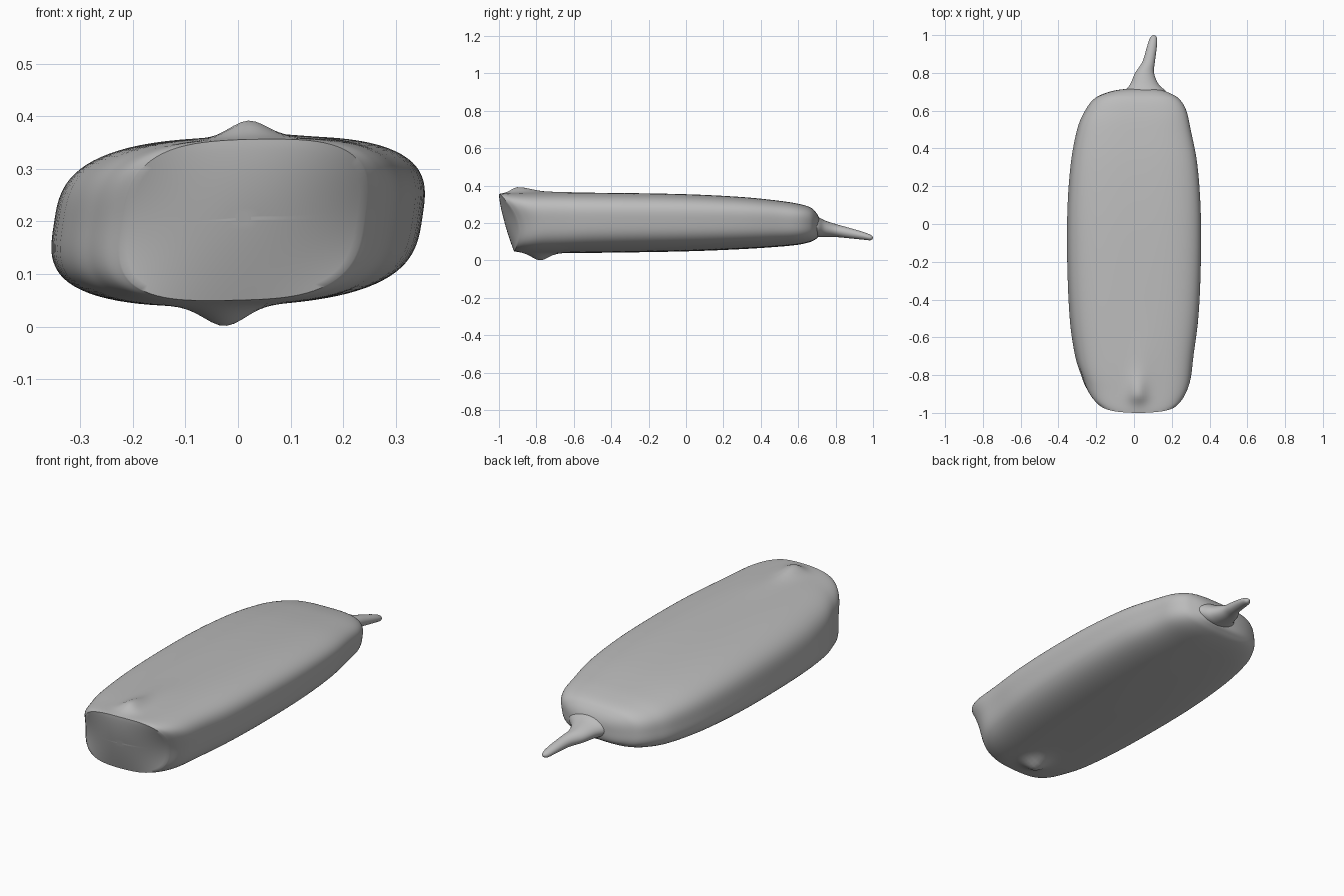
import bpy, bmesh, math

if "Cube" in bpy.data.objects:
    bpy.data.objects.remove(bpy.data.objects["Cube"])

grey = bpy.data.materials.new("plain grey")
grey.use_nodes = True
grey.diffuse_color = (0.5, 0.5, 0.5, 1)
grey.node_tree.nodes["Principled BSDF"].inputs["Base Color"].default_value = (0.5, 0.5, 0.5, 1)


def spline(points, steps):
    """Catmull-Rom through rows of values."""
    rows = []
    for i in range(len(points) - 1):
        a, b, c, d = (points[min(max(i + k, 0), len(points) - 1)] for k in (-1, 0, 1, 2))
        for s in range(steps):
            t = s / steps
            rows.append([0.5 * (2 * q + (r - p) * t + (2 * p - 5 * q + 4 * r - u) * t * t
                                + (3 * q - p - 3 * r + u) * t ** 3)
                         for p, q, r, u in zip(a, b, c, d)])
    rows.append(list(points[-1]))
    return rows


def loft(name, stations, power, sides, steps, shape=None, cap_rings=1):
    """Stations are (y, centre x, half width, bottom z, top z)."""
    rows = spline(stations, steps)
    y, xc, hw, lo, hi = rows[0]
    mid, half = (lo + hi) / 2, (hi - lo) / 2
    # concentric rings fill the front face
    caps = [(y, xc, hw * k / cap_rings, mid - half * k / cap_rings, mid + half * k / cap_rings)
            for k in range(1, cap_rings)]
    bm = bmesh.new()
    rings = []
    for y, xc, hw, lo, hi in caps + rows:
        ring = []
        for k in range(sides):
            a = 2 * math.pi * k / sides
            c, s = math.cos(a), math.sin(a)
            r = (abs(c) ** power + abs(s) ** power) ** (-1 / power)
            p = (xc + hw * r * c, y, (lo + hi) / 2 + (hi - lo) / 2 * r * s)
            ring.append(bm.verts.new(shape(p, s) if shape else p))
        rings.append(ring)
    for a, b in zip(rings, rings[1:]):
        for k in range(sides):
            j = (k + 1) % sides
            bm.faces.new((a[k], a[j], b[j], b[k]))
    bm.faces.new(rings[0])
    bm.faces.new(rings[-1])
    bmesh.ops.recalc_face_normals(bm, faces=bm.faces)
    mesh = bpy.data.meshes.new(name)
    bm.to_mesh(mesh)
    bm.free()
    mesh.materials.append(grey)
    ob = bpy.data.objects.new(name, mesh)
    bpy.context.collection.objects.link(ob)
    bpy.ops.object.select_all(action="DESELECT")
    ob.select_set(True)
    bpy.context.view_layer.objects.active = ob
    bpy.ops.object.shade_smooth_by_angle(angle=math.radians(45))
    return ob


def bump(u, v):
    return math.exp(-u * u - v * v)


def body_shape(p, side):
    x, y, z = p
    # leaning front face, hollow at its corners
    t = min(max((z - 0.05) / 0.3, 0), 1)
    near = min(max((-0.55 - y) / 0.45, 0), 1)
    hollow = 0.03 + 0.04 * math.sin(math.pi * t)
    y += near * (0.08 * (1 - t) ** 1.4 + hollow * (x / 0.24) ** 2)
    # skewed cross-section
    x, z = x + 0.15 * (z - 0.2), z + 0.02 * x
    # knob and fading ridge above, nub below
    if side > 0:
        length = 0.05 if y < -0.9 else 0.1
        z += 0.032 * bump((x - 0.02) / 0.05, (y + 0.9) / length)
        z += 0.006 * bump((x - 0.04) / 0.08, (y + 0.72) / 0.16)
    else:
        z -= 0.04 * bump((x + 0.025) / 0.055, (y + 0.78) / 0.06)
    return x, y, z


body = [
    (-1.0, 0.01, 0.23, 0.05, 0.355),
    (-0.97, 0.01, 0.26, 0.046, 0.357),
    (-0.9, 0.01, 0.285, 0.042, 0.358),
    (-0.75, 0, 0.31, 0.04, 0.36),
    (-0.4, 0, 0.342, 0.043, 0.36),
    (0, 0, 0.35, 0.05, 0.353),
    (0.3, 0, 0.333, 0.062, 0.338),
    (0.5, 0, 0.297, 0.075, 0.318),
    (0.6, 0.01, 0.265, 0.085, 0.302),
    (0.66, 0.015, 0.225, 0.098, 0.285),
    (0.69, 0.02, 0.175, 0.112, 0.262),
    (0.71, 0.03, 0.11, 0.13, 0.23),
    (0.72, 0.04, 0.02, 0.17, 0.19),
]
loft("body", body, 3.2, 128, 6, body_shape, 16)

tail = [
    (0.64, 0.06, 0.13, 0.13, 0.25),
    (0.7, 0.06, 0.11, 0.125, 0.235),
    (0.74, 0.055, 0.075, 0.125, 0.215),
    (0.8, 0.056, 0.05, 0.125, 0.195),
    (0.86, 0.078, 0.033, 0.12, 0.178),
    (0.94, 0.095, 0.026, 0.112, 0.155),
    (0.985, 0.103, 0.018, 0.108, 0.138),
    (1.0, 0.105, 0.003, 0.118, 0.125),
]
loft("tail", tail, 2, 32, 5)
